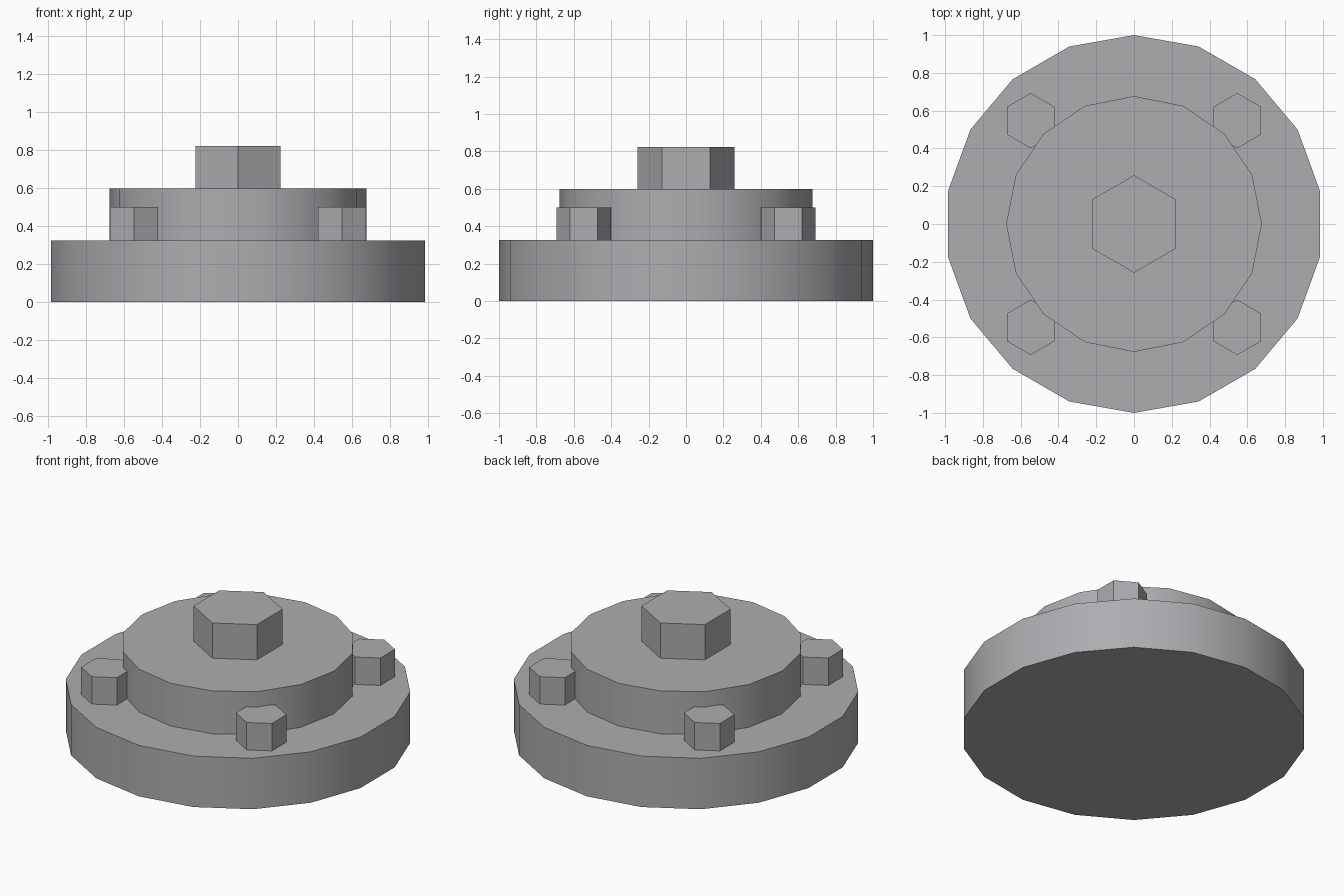
import bpy
import math

if "Cube" in bpy.data.objects:
    bpy.data.objects.remove(bpy.data.objects["Cube"])

# Dark steel colour shared by every part
steel = bpy.data.materials.new("dark_steel")
steel.diffuse_color = (0.42, 0.415, 0.435, 1.0)
steel.use_nodes = True
steel.node_tree.nodes["Principled BSDF"].inputs["Base Color"].default_value = steel.diffuse_color


def prism(name, sides, radius, z0, z1, x=0.0, y=0.0, smooth=False):
    # Upright prism with a corner pointing along +y
    bpy.ops.mesh.primitive_cylinder_add(
        vertices=sides, radius=radius, depth=z1 - z0,
        location=(x, y, (z0 + z1) / 2))
    obj = bpy.context.object
    obj.name = name
    obj.data.materials.append(steel)
    if smooth:
        bpy.ops.object.shade_smooth_by_angle(angle=math.radians(30))
    return obj


# Stacked discs
prism("base_disc", 18, 1.0, 0.0, 0.325, smooth=True)
prism("upper_disc", 16, 0.677, 0.325, 0.598, smooth=True)

# Central hexagonal head
prism("centre_hex", 6, 0.258, 0.598, 0.823)

# Four corner bolts, partly sunk into the upper disc
for sx, side in ((-1, "left"), (1, "right")):
    for sy, end in ((-1, "front"), (1, "back")):
        prism(f"bolt_{end}_{side}", 6, 0.146, 0.325, 0.5,
              sx * 0.547, sy * 0.547)
